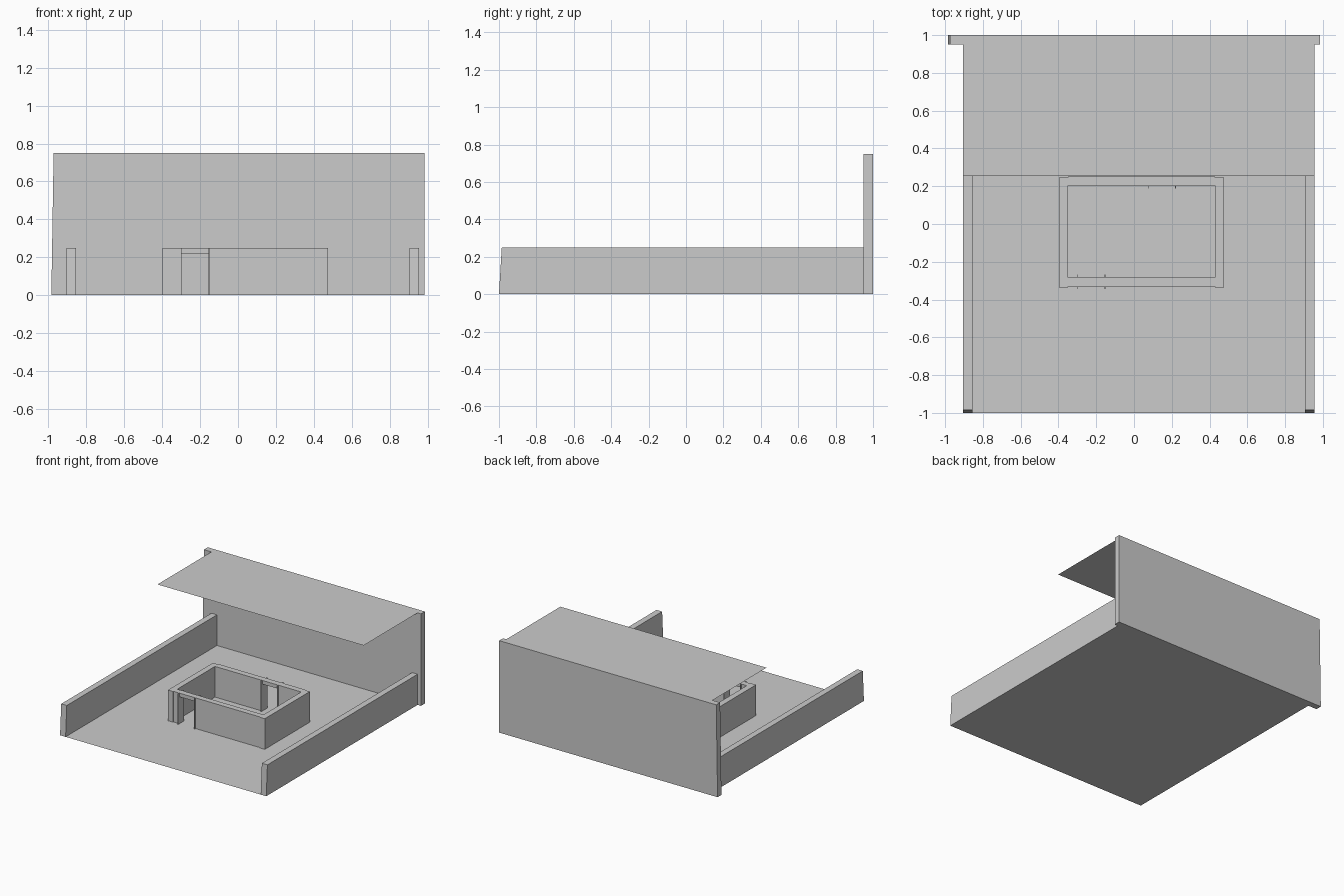
import bpy, bmesh

if "Cube" in bpy.data.objects:
    bpy.data.objects.remove(bpy.data.objects["Cube"])


def box(name, x0, x1, y0, y1, z0, z1, front_lean=0.0, left_lean=0.0):
    """Axis-aligned box; leans pull the top front / top left edge inwards."""
    bm = bmesh.new()
    bmesh.ops.create_cube(bm, size=1)
    for v in bm.verts:
        left, front, top = v.co.x < 0, v.co.y < 0, v.co.z > 0
        v.co = (x0 if left else x1, y0 if front else y1, z1 if top else z0)
        if top and front:
            v.co.y += front_lean
        if top and left:
            v.co.x += left_lean
    return finish(name, bm)


def sheet(name, x0, x1, y0, y1, z):
    """Single flat face."""
    bm = bmesh.new()
    bm.faces.new([bm.verts.new(p) for p in
                  ((x0, y0, z), (x1, y0, z), (x1, y1, z), (x0, y1, z))])
    return finish(name, bm)


def finish(name, bm):
    mesh = bpy.data.meshes.new(name)
    bm.to_mesh(mesh)
    bm.free()
    obj = bpy.data.objects.new(name, mesh)
    bpy.context.collection.objects.link(obj)
    return obj


def door_wall(name, x0, x1, y0, y1, d0, d1):
    """Wall with a doorway between d0 and d1, lintel and thin door jambs."""
    box(name + "_left", x0, d0, y0, y1, 0, WALL)
    box(name + "_right", d1, x1, y0, y1, 0, WALL)
    box(name + "_lintel", d0, d1, y0, y1, 0.22, WALL)
    for side, x in (("left", d0), ("right", d1)):
        box(f"{name}_{side}_jamb", x - 0.002, x + 0.002,
            y0 - 0.015, y1 + 0.015, 0, WALL)


WALL = 0.25

# Floor and flat roof sheets
sheet("floor", -0.905, 0.955, -1.0, 1.0, 0.0)
sheet("roof", -0.905, 0.955, 0.255, 1.0, 0.75)

# Tall back wall, low side walls
box("back_wall", -0.985, 0.985, 0.95, 1.0, 0, 0.75, left_lean=0.012)
for side, x in (("left", -0.905), ("right", 0.905)):
    box(f"{side}_side_wall", x, x + 0.05, -1.0, 0.95, 0, WALL, front_lean=0.015)

# Inner room: two plain end walls, two walls with doorways
for side, x in (("left", -0.398), ("right", 0.428)):
    box(f"room_{side}_wall", x, x + 0.048, -0.335, 0.245, 0, WALL)
door_wall("room_front_wall", -0.35, 0.428, -0.33, -0.283, -0.30, -0.153)
door_wall("room_back_wall", -0.35, 0.428, 0.203, 0.252, 0.075, 0.22)
